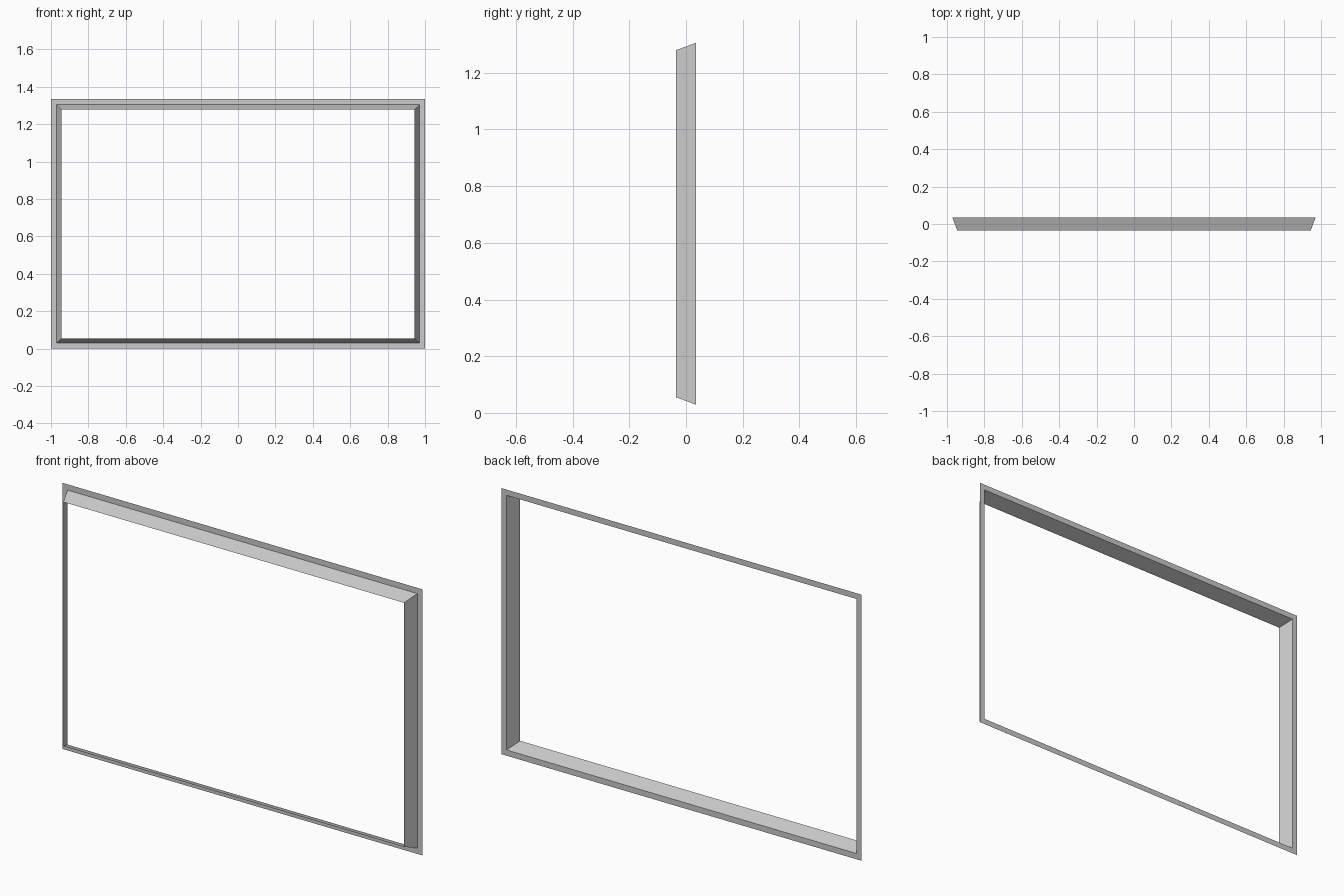
import bpy, bmesh

if "Cube" in bpy.data.objects:
    bpy.data.objects.remove(bpy.data.objects["Cube"])

W, H = 1.0, 1.335  # half width, height

# cross-section: (inset from the outer rectangle, y), thin sheet
profile = [(0.0, 0.035), (0.029, 0.035), (0.053, -0.029), (0.055, -0.035)]


def ring(bm, inset, y):
    x, lo, hi = W - inset, inset, H - inset
    return [bm.verts.new(p) for p in
            ((-x, y, lo), (x, y, lo), (x, y, hi), (-x, y, hi))]


# rear flange and tapered sleeve, mitred at the corners
bm = bmesh.new()
rings = [ring(bm, i, y) for i, y in profile]
for a, b in zip(rings, rings[1:]):
    for k in range(4):
        n = (k + 1) % 4
        bm.faces.new((a[k], a[n], b[n], b[k]))
mesh = bpy.data.meshes.new("screen_bezel")
bm.to_mesh(mesh)
bm.free()
bezel = bpy.data.objects.new("screen_bezel", mesh)
bpy.context.collection.objects.link(bezel)
